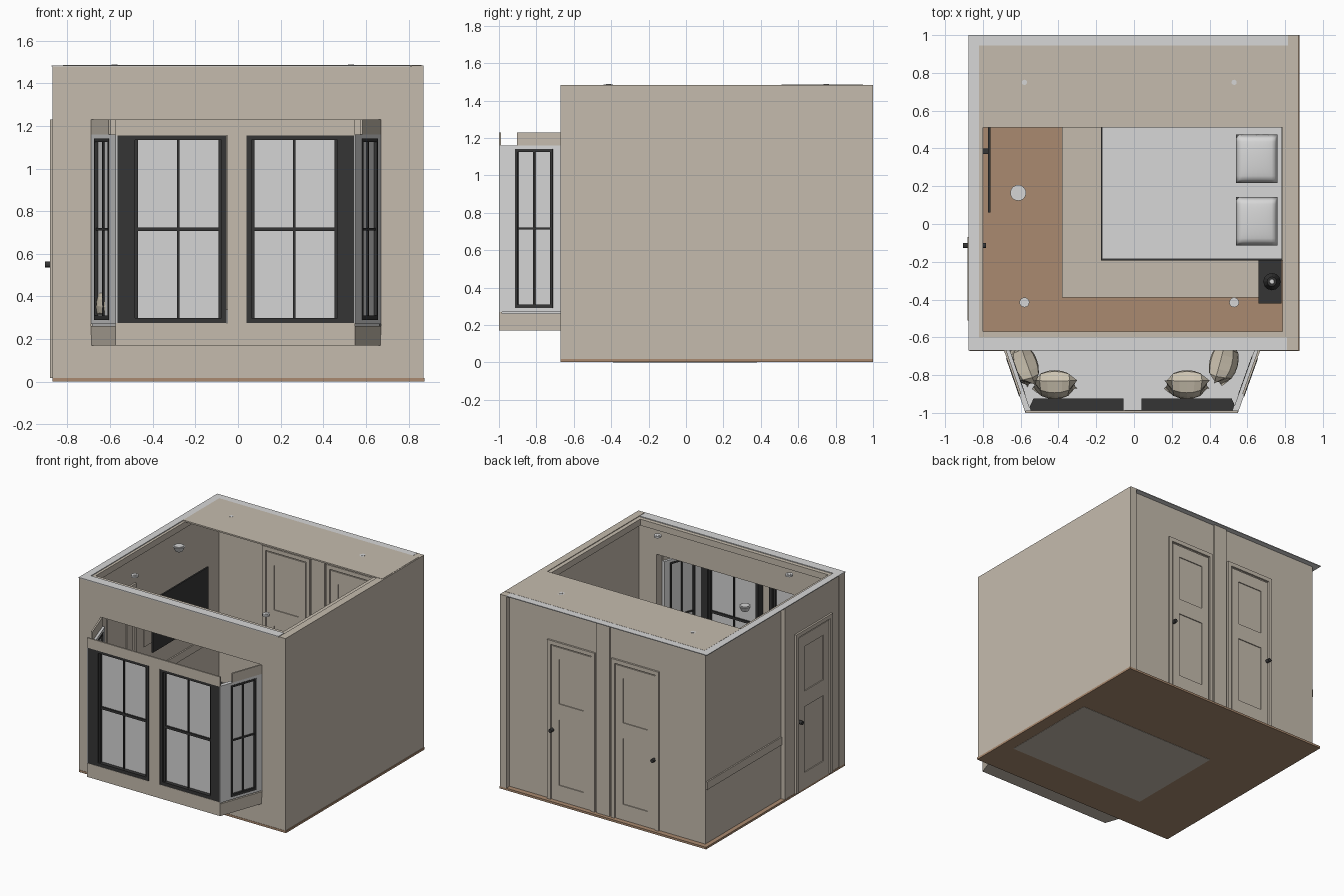
import bpy, bmesh, math
from mathutils import Vector, Matrix

if "Cube" in bpy.data.objects:
    bpy.data.objects.remove(bpy.data.objects["Cube"])


def material(name, rgb):
    m = bpy.data.materials.new(name)
    m.diffuse_color = (*rgb, 1)
    m.use_nodes = True
    m.node_tree.nodes["Principled BSDF"].inputs["Base Color"].default_value = m.diffuse_color
    return m


WALL = material("beige_paint", (.56, .50, .42))
WHITE = material("white_paint", (.68, .68, .68))
GLASS = material("pale_glass", (.66, .66, .66))
BLACK = material("black", (.036, .036, .036))
WOOD = material("wood_floor", (.40, .255, .16))
LINEN = material("cream_fabric", (.64, .575, .46))


def finish(name, bm, mat, smooth=False):
    bmesh.ops.recalc_face_normals(bm, faces=bm.faces)
    me = bpy.data.meshes.new(name)
    bm.to_mesh(me)
    bm.free()
    me.materials.append(mat)
    if smooth:
        me.polygons.foreach_set("use_smooth", [True] * len(me.polygons))
    ob = bpy.data.objects.new(name, me)
    bpy.context.collection.objects.link(ob)
    return ob


def prism(name, pts, z0, z1, mat):
    bm = bmesh.new()
    lo = [bm.verts.new((x, y, z0)) for x, y in pts]
    hi = [bm.verts.new((x, y, z1)) for x, y in pts]
    bm.faces.new(lo)
    bm.faces.new(hi)
    for i in range(len(pts)):
        j = (i + 1) % len(pts)
        bm.faces.new((lo[i], lo[j], hi[j], hi[i]))
    return finish(name, bm, mat)


def box(name, x0, x1, y0, y1, z0, z1, mat):
    return prism(name, [(x0, y0), (x1, y0), (x1, y1), (x0, y1)], z0, z1, mat)


def slab(name, p, q, t0, t1, z0, z1, off, th, mat):
    """Upright panel along the plan line p-q, thickened to its left."""
    p, q = Vector(p), Vector(q)
    d = q - p
    n = Vector((-d.y, d.x)).normalized()
    a, b = p + d * t0 + n * off, p + d * t1 + n * off
    return prism(name, [a, b, b + n * th, a + n * th], z0, z1, mat)


def round_part(name, loc, r0, r1, h, mat, segs=20, axis=None):
    bm = bmesh.new()
    bmesh.ops.create_cone(bm, cap_ends=True, segments=segs, radius1=r0, radius2=r1, depth=h)
    if axis:
        bmesh.ops.rotate(bm, matrix=Matrix.Rotation(math.pi / 2, 3, axis), verts=bm.verts)
    bmesh.ops.translate(bm, vec=loc, verts=bm.verts)
    return finish(name, bm, mat)


def pillow(name, loc, size, rot, mat, power, n=8, smooth=False):
    bm = bmesh.new()
    bmesh.ops.create_grid(bm, x_segments=n, y_segments=n, size=1)
    low = bmesh.ops.duplicate(bm, geom=bm.faces[:] + bm.edges[:] + bm.verts[:])["geom"]
    low = {g for g in low if isinstance(g, bmesh.types.BMVert)}
    for v in bm.verts:
        u, w = v.co.x, v.co.y
        t = (max(0, 1 - u * u) * max(0, 1 - w * w)) ** power
        pinch = 1 - .12 * (1 - u * u), 1 - .12 * (1 - w * w)
        v.co = (u * pinch[1] * size[0] / 2 if power > .3 else u * size[0] / 2,
                w * pinch[0] * size[1] / 2 if power > .3 else w * size[1] / 2,
                (-t if v in low else t) * size[2] / 2)
    bmesh.ops.remove_doubles(bm, verts=bm.verts, dist=.0005)
    ob = finish(name, bm, mat, smooth)
    ob.location, ob.rotation_euler = loc, rot


# Floor and rug (rug underside also shows beneath the floor)
box("floor", -.87, .875, -.672, 1.0, .002, .018, WOOD)
box("rug", -.38, .78, -.39, .76, .018, .028, WALL)
box("rug_underside", -.38, .78, -.39, .38, 0, .003, WALL)

# Walls
H = 1.478
box("right_wall", .815, .87, -.67, 1.0, .018, 1.483, WALL)
for nm, x0, x1, z0, z1 in [("left", -.87, -.69, .018, H), ("right", .67, .82, .018, H),
                           ("lower", -.69, .67, .018, .22), ("upper", -.69, .67, 1.23, H)]:
    box("front_wall_" + nm, x0, x1, -.67, -.60, z0, z1, WALL)
box("left_wall_front", -.868, -.82, -.60, .05, .018, H, WALL)
box("left_wall_back", -.835, -.82, .05, .95, .018, H, WALL)
box("left_chair_rail", -.845, -.81, .05, .95, .43, .49, WALL)
box("back_wall", -.835, .82, .945, .96, .018, H, WALL)

# Wall caps, ceiling strip and inner mouldings
box("left_cap", -.875, -.82, -.67, 1.0, H, 1.484, WHITE)
box("front_cap", -.82, .81, -.67, -.60, H, 1.484, WHITE)
box("back_cap", -.82, .815, .945, 1.0, H, 1.484, WHITE)
box("ceiling", -.82, .86, .51, .945, 1.474, 1.485, WALL)
for nm, z0, z1 in [("crown", 1.43, H), ("baseboard", .018, .09)]:
    box("left_" + nm, -.82, -.80, -.60, .945, z0, z1, WALL)
    box("right_" + nm, .785, .815, -.60, .945, z0, z1, WALL)
    box("front_" + nm, -.80, .785, -.60, -.57, z0, z1, WALL)
    box("back_" + nm, -.80, .785, .93, .945, z0, z1, WALL)


# Panelled doors, each made along a plan line with casing on both wall sides
def door(name, p, q, depth, knob_t):
    top = 1.23
    for nm, a, b, z0, z1 in [("jamb_a", 0, .07, .018, top), ("jamb_b", .93, 1, .018, top),
                             ("head", 0, 1, top - .03, top)]:
        slab(f"{name}_{nm}", p, q, a, b, z0, z1, -.014, depth + .028, WALL)
    for nm, a, b, z0, z1 in [("stile_a", .09, .24, .02, 1.19), ("stile_b", .76, .91, .02, 1.19),
                             ("rail_low", .24, .76, .02, .14), ("rail_mid", .24, .76, .64, .76),
                             ("rail_top", .24, .76, 1.10, 1.19)]:
        slab(f"{name}_{nm}", p, q, a, b, z0, z1, -.007, depth + .014, WALL)
    k = Vector(p).lerp(Vector(q), knob_t)
    d = (Vector(q) - Vector(p)).normalized()
    n = Vector((-d.y, d.x))
    for s in (-.022, depth + .022):
        c = k + n * s
        round_part(name + "_knob", (c.x, c.y, .55), .014, .014, .03, BLACK, 12,
                   'X' if abs(n.y) > .5 else 'Y')


door("back_door_a", (.09, .945), (.49, .945), .015, .9)
door("back_door_b", (-.45, .945), (-.05, .945), .015, .1)
door("left_door", (-.82, -.51), (-.82, -.07), .048, .9)
box("back_post", -.035, .075, .935, .972, .018, H, WALL)

# Bay window: seat, front panel and header
L0, L1, R1, R0 = (-.69, -.665), (-.575, -1.0), (.55, -1.0), (.67, -.665)
prism("bay_base", [L1, R1, R0, L0], .17, .262, WALL)
prism("bay_seat", [(-.565, -.985), (.54, -.985), (.665, -.60), (-.685, -.60)], .262, .27, WHITE)
box("bay_front_sill", -.575, .55, -1.0, -.985, .17, .275, WALL)
box("bay_front_header", -.575, .55, -1.0, -.988, 1.155, 1.23, WALL)
box("bay_front_post", -.05, .04, -1.0, -.985, .27, 1.16, WALL)

# Front windows, mirrored about the bay centre line
CX = -.0075
for s, nm in ((1, "right"), (-1, "left")):
    def mx(name, pts, z0, z1, mat, s=s, nm=nm):
        prism(f"{nm}_window_{name}", [(CX + s * x, y) for x, y in pts], z0, z1, mat)

    def rect(x0, x1, y0, y1):
        return [(x0, y0), (x1, y0), (x1, y1), (x0, y1)]
    mx("corner_stile", [(.558, -.998), (.475, -.998), (.475, -.925), (.525, -.925)], .275, 1.155, BLACK)
    mx("inner_stile", rect(.047, .07, -.998, -.925), .275, 1.155, BLACK)
    mx("bottom_rail", rect(.07, .475, -.998, -.925), .275, .30, BLACK)
    mx("top_rail", rect(.07, .475, -.998, -.925), 1.135, 1.155, BLACK)
    mx("glass", rect(.07, .475, -.968, -.962), .30, 1.135, GLASS)
    mx("sash_side_a", rect(.07, .084, -.985, -.945), .30, 1.135, BLACK)
    mx("sash_side_b", rect(.461, .475, -.985, -.945), .30, 1.135, BLACK)
    mx("muntin_upright", rect(.266, .278, -.98, -.95), .30, 1.135, BLACK)
    mx("muntin_cross", rect(.07, .475, -.98, -.95), .706, .724, BLACK)

# Angled side windows with white casing
for nm, p, q, flip in [("right", R1, R0, False), ("left", L0, L1, True)]:
    def side(part, a, b, z0, z1, off, th, mat):
        if flip:
            a, b = 1 - b, 1 - a
        slab(f"bay_{nm}_{part}", p, q, a, b, z0, z1, off, th, mat)
    side("corner_post", 0, .26, .27, 1.16, 0, .03, WHITE)
    side("wall_post", .86, 1, .27, 1.16, 0, .03, WHITE)
    side("casing_low", .26, .86, .27, .29, 0, .03, WHITE)
    side("casing_top", .26, .86, 1.14, 1.16, 0, .03, WHITE)
    side("header", .29, 1, 1.16, 1.23, 0, .012, WALL)
    side("frame_a", .26, .30, .29, 1.14, -.003, .035, BLACK)
    side("frame_b", .82, .86, .29, 1.14, -.003, .035, BLACK)
    side("frame_low", .30, .82, .29, .31, -.003, .035, BLACK)
    side("frame_top", .30, .82, 1.125, 1.14, -.003, .035, BLACK)
    side("glass", .30, .82, .31, 1.125, .012, .005, GLASS)
    side("muntin_upright", .54, .575, .31, 1.125, .004, .02, BLACK)
    side("muntin_cross", .30, .82, .71, .722, .004, .02, BLACK)

# Window seat cushions
for i, (x, y, turn) in enumerate([(-.42, -.85, 0), (.28, -.85, 0), (-.585, -.745, -70), (.475, -.735, 75)]):
    pillow(f"seat_cushion_{i + 1}", (x, y, .37), (.24, .21, .15),
           (math.radians(78), 0, math.radians(turn)), LINEN, .45, 6)

# Bed with pillows and headboard
box("bed_frame", -.175, .785, -.193, .557, .07, .17, BLACK)
for x in (-.15, .74):
    for y in (-.17, .50):
        box("bed_leg", x, x + .03, y, y + .03, .025, .07, BLACK)
box("mattress", -.17, .78, -.185, .55, .17, .34, WHITE)
box("headboard", .78, .80, -.193, .557, .07, .60, WALL)
for y in (.015, .345):
    pillow("bed_pillow", (.65, y, .375), (.22, .255, .09), (0, 0, 0), WHITE, .22, 14, True)

# Nightstands and lamps either side of the bed
for y in (-.305, .67):
    box("nightstand", .66, .78, y - .115, y + .115, .03, .34, BLACK)
    round_part("lamp_base", (.73, y, .35), .03, .03, .02, BLACK)
    round_part("lamp_stem", (.73, y, .42), .007, .007, .14, BLACK, 8)
    round_part("lamp_shade", (.73, y, .51), .046, .025, .08, BLACK, 12)
    round_part("lamp_bulb", (.73, y, .553), .014, .012, .008, WHITE, 12)

# Wall screen on a bracket
box("screen", -.772, -.760, .06, .73, .66, 1.06, BLACK)
box("screen_wall_plate", -.82, -.812, .03, .75, .70, 1.02, WALL)
box("screen_bracket", -.812, -.77, .37, .40, .80, .92, BLACK)

# Ceiling spotlights and alarm
for x in (-.58, .53):
    for y in (-.415, .75):
        round_part("spotlight", (x, y, 1.478), .026, .026, .014, WHITE)
        round_part("spotlight_core", (x, y, 1.486), .014, .014, .003, GLASS, 12)
round_part("ceiling_alarm", (-.613, .165, 1.455), .026, .042, .035, WHITE, 24)
round_part("ceiling_alarm_top", (-.613, .165, 1.475), .032, .032, .006, GLASS, 24)
